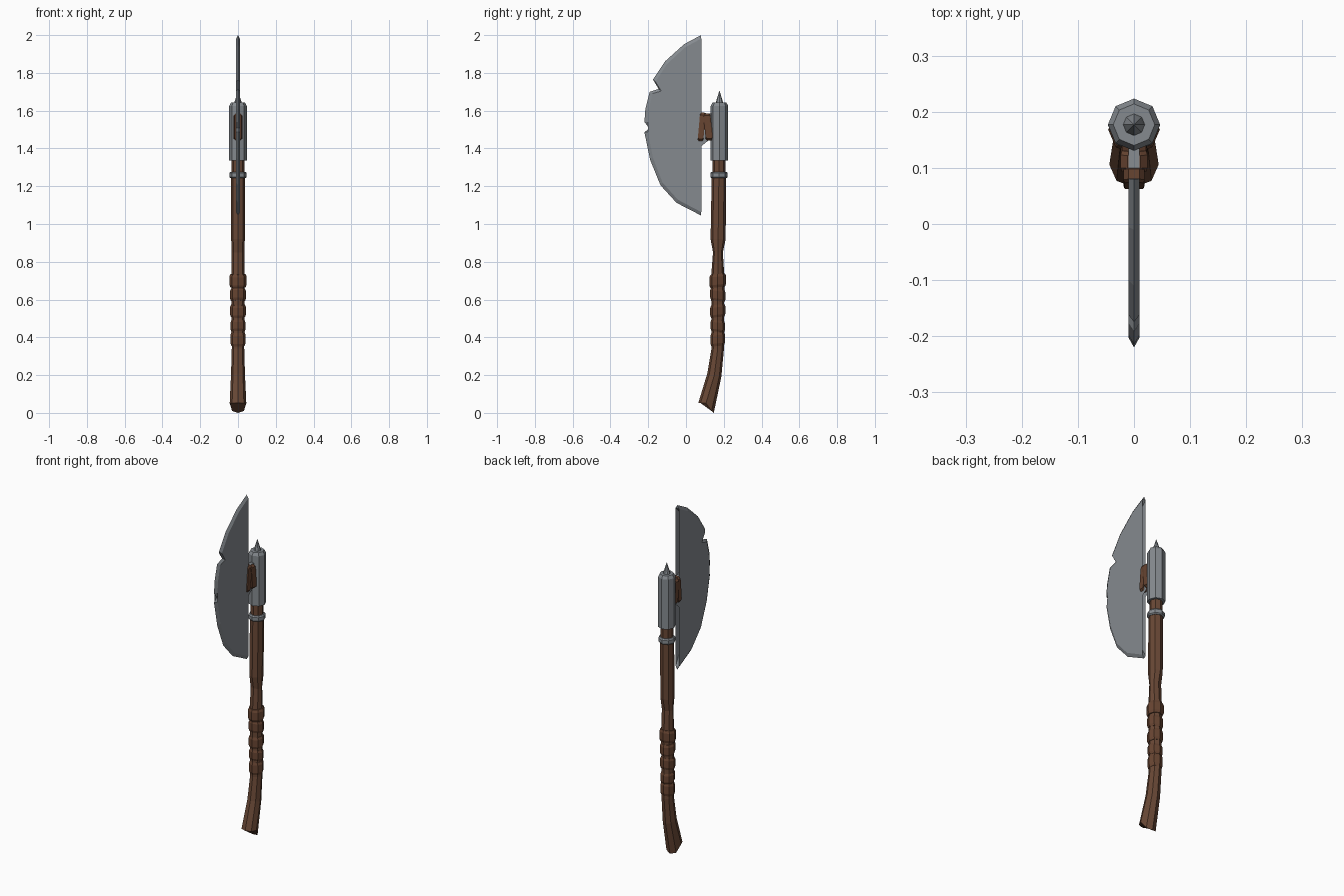
import bpy, bmesh, math
from mathutils import Vector

if "Cube" in bpy.data.objects:
    bpy.data.objects.remove(bpy.data.objects["Cube"])


def material(name, col):
    m = bpy.data.materials.new(name)
    m.diffuse_color = (*col, 1)
    m.use_nodes = True
    m.node_tree.nodes["Principled BSDF"].inputs["Base Color"].default_value = m.diffuse_color
    return m


wood = material("brown wood", (0.140, 0.064, 0.036))
leather = material("brown leather", (0.135, 0.058, 0.031))
steel = material("grey steel", (0.235, 0.255, 0.275))


def finish(bm, name, mat):
    bmesh.ops.recalc_face_normals(bm, faces=bm.faces)
    me = bpy.data.meshes.new(name)
    bm.to_mesh(me)
    bm.free()
    me.materials.append(mat)
    ob = bpy.data.objects.new(name, me)
    bpy.context.collection.objects.link(ob)
    return ob


def loft(name, mat, rings):
    """Skin a list of equal rings of points and cap both ends."""
    bm = bmesh.new()
    vs = [[bm.verts.new(p) for p in ring] for ring in rings]
    n = len(vs[0])
    for a, b in zip(vs, vs[1:]):
        for i in range(n):
            j = (i + 1) % n
            bm.faces.new((a[i], a[j], b[j], b[i]))
    bm.faces.new(vs[0])
    bm.faces.new(vs[-1])
    return finish(bm, name, mat)


def ring(z, cy, r, tilt=0.0, n=8, rx=None):
    pts = []
    for i in range(n):
        a = 2 * math.pi * i / n
        dy = r * math.cos(a)
        pts.append((math.sin(a) * (rx or r), cy + dy, z + tilt * dy))
    return pts


# Wooden handle, with a flared, notched foot
foot = [(x, y, 0.0 if y > 0.14 else 0.01 if y > 0.125 else 0.052)
        for x, y, z in ring(0, 0.106, 0.041, rx=0.044)]
loft("handle", wood, [foot] + [ring(*s) for s in (
    (0.20, 0.150, 0.037, -0.25), (0.34, 0.168, 0.033), (0.72, 0.168, 0.035),
    (0.85, 0.169, 0.026, 0, 8, 0.034), (0.92, 0.170, 0.040, 0, 8, 0.036),
    (1.25, 0.174, 0.038), (1.27, 0.175, 0.034), (1.36, 0.175, 0.034))])

# Leather grip bands
bands = [(0.70, 0.070, 0.044, 0.10), (0.625, 0.066, 0.040, -0.15), (0.54, 0.066, 0.040, 0.12),
         (0.46, 0.060, 0.038, -0.12), (0.39, 0.072, 0.038, 0.10)]
for k, (z, h, r, t) in enumerate(bands):
    loft(f"grip_band_{k + 1}", leather, [
        ring(z + f * h, 0.168, r * s, t, 8, (r + 0.002) * s)
        for f, s in ((-0.5, 0.88), (-0.3, 1), (0.3, 1), (0.5, 0.88))])

# Steel collar ring, socket and top spike
loft("collar_ring", steel, [ring(z, 0.175, r) for z, r in
                            ((1.243, 0.040), (1.249, 0.046), (1.269, 0.046), (1.276, 0.040))])
loft("socket", steel, [ring(z, 0.177, r) for z, r in
                       ((1.335, 0.0465), (1.625, 0.0465), (1.642, 0.037))])
loft("top_spike", steel, [ring(z, 0.177, r) for z, r in
                          ((1.635, 0.021), (1.655, 0.016), (1.704, 0.001))])

# Blade: sharp outer edge, bevel and flat cheeks
outer = [(0.08, 2.0), (-0.01, 1.952), (-0.11, 1.862), (-0.175, 1.765), (-0.145, 1.715),
         (-0.192, 1.70), (-0.215, 1.61), (-0.22, 1.54), (-0.195, 1.507), (-0.22, 1.485),
         (-0.19, 1.34), (-0.135, 1.205), (-0.05, 1.112), (0.08, 1.045)]
inner = [(0.045, 1.13), (0.045, 1.215), (0.0, 1.26), (-0.025, 1.325), (-0.025, 1.365),
         (0.01, 1.43), (0.06, 1.46), (0.14, 1.46), (0.14, 1.585), (0.06, 1.588),
         (0.02, 1.625), (-0.022, 1.69), (-0.025, 1.735), (0.0, 1.80), (0.045, 1.835),
         (0.045, 1.895), (0.025, 1.925)]
centre = Vector((0.10, 1.52))
inset = [tuple(Vector(p) + (centre - Vector(p)).normalized() * 0.018) for p in outer]
bm = bmesh.new()
edge = [bm.verts.new((0, y, z)) for y, z in outer]
cheeks = [[bm.verts.new((x, y, z)) for y, z in inset + inner] for x in (-0.01, 0.01)]
n = len(outer)
for c in cheeks:
    bm.faces.new(c)
    for i in range(n - 1):
        bm.faces.new((edge[i], edge[i + 1], c[i + 1], c[i]))
a, b = cheeks
for i in range(n - 1, len(a)):
    j = (i + 1) % len(a)
    bm.faces.new((a[i], a[j], b[j], b[i]))
for i in (0, n - 1):
    bm.faces.new((edge[i], a[i], b[i]))
bmesh.ops.triangulate(bm, faces=[f for f in bm.faces if len(f.verts) > 4])
finish(bm, "blade", steel)

# Leather straps binding the blade neck to the socket
section = [(0.5, 1), (1, 0.85), (1, -0.85), (0.5, -1), (-0.5, -1), (-1, -0.85), (-1, 0.85), (-0.5, 1)]
for k, (cy, hy, hx, hz, t) in enumerate(((0.083, 0.015, 0.019, 0.075, 0.08),
                                         (0.117, 0.019, 0.024, 0.071, -0.09))):
    loft(f"neck_strap_{k + 1}", leather, [
        [(sx * hx * s, cy + f * hy + t * sz * hz, 1.514 + sz * hz * s) for sx, sz in section]
        for f, s in ((-1, 0.9), (-0.6, 1), (0.6, 1), (1, 0.9))])
